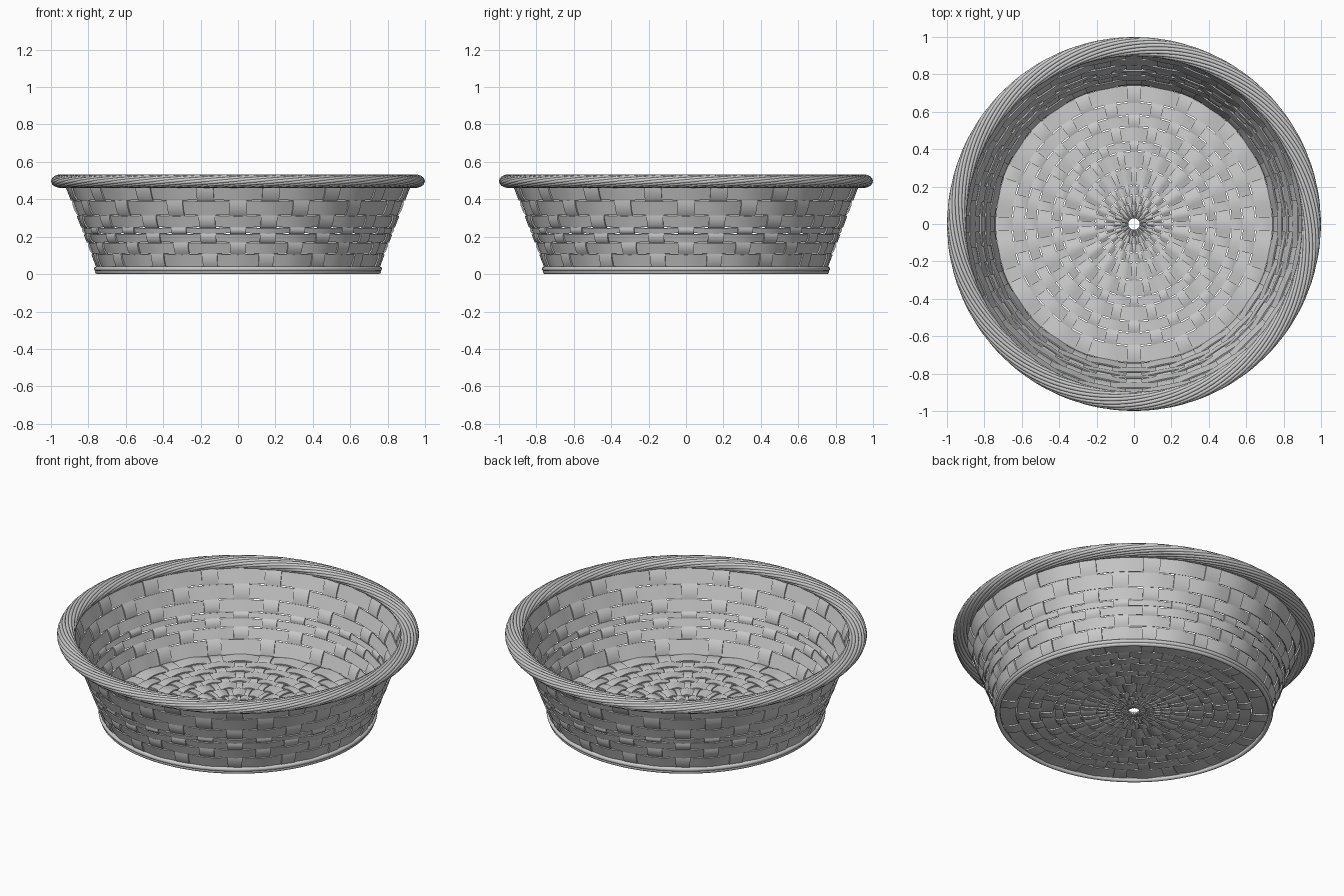
import bpy, bmesh
from math import sin, cos, pi, hypot

if "Cube" in bpy.data.objects:
    bpy.data.objects.remove(bpy.data.objects["Cube"])

N = 32            # radial stakes
AMP = 0.006       # weave depth
TH = 0.004        # half thickness of a strip
FLOOR_Z = 0.024
WALL_A, WALL_B = (0.745, 0.03), (0.918, 0.485)
FLOOR_ROWS = [0.03, 0.068, 0.108, 0.152, 0.205, 0.30, 0.388, 0.44, 0.52, 0.58, 0.65, 0.742]
WALL_ROWS = [0.0, 0.085, 0.15, 0.20, 0.235, 0.305, 0.39, 0.485]


def floor_pt(u, off):
    return u, FLOOR_Z - off


def wall_pt(u, off):
    dr, dz = WALL_B[0] - WALL_A[0], WALL_B[1] - WALL_A[1]
    l = hypot(dr, dz)
    return WALL_A[0] + dr / l * u + dz / l * off, WALL_A[1] + dz / l * u - dr / l * off


def add_sweep(bm, sections, closed):
    """Skin a list of equal cross-sections."""
    rings = [[bm.verts.new(p) for p in s] for s in sections]
    n = len(rings[0])
    pairs = list(zip(rings, rings[1:]))
    if closed:
        pairs.append((rings[-1], rings[0]))
    else:
        bm.faces.new(rings[0])
        bm.faces.new(rings[-1][::-1])
    for a, b in pairs:
        for i in range(n):
            j = (i + 1) % n
            bm.faces.new((a[i], b[i], b[j], a[j]))


def finish(name, bm, angle=0.7):
    bmesh.ops.recalc_face_normals(bm, faces=bm.faces)
    me = bpy.data.meshes.new(name)
    bm.to_mesh(me)
    bm.free()
    ob = bpy.data.objects.new(name, me)
    bpy.context.collection.objects.link(ob)
    bpy.context.view_layer.objects.active = ob
    ob.select_set(True)
    bpy.ops.object.shade_smooth_by_angle(angle=angle)
    ob.select_set(False)


def polar(rz, t):
    return rz[0] * cos(t), rz[0] * sin(t), rz[1]


def weavers(name, rows, surf, gap):
    """Closed hoops going over and under the stakes."""
    bm = bmesh.new()
    for j, (u0, u1) in enumerate(zip(rows, rows[1:])):
        secs = []
        for i in range(N * 6):
            t = 2 * pi * i / (N * 6)
            o = AMP * (-1) ** j * cos(t * N / 2)
            secs.append([polar(surf(u, o + d), t) for u, d in
                         ((u0 + gap, -TH), (u1 - gap, -TH), (u1 - gap, TH), (u0 + gap, TH))])
        add_sweep(bm, secs, True)
    finish(name, bm)


def stakes(name, rows, surf):
    """Straight strips crossing the hoops, bending the opposite way."""
    bm = bmesh.new()
    for k in range(N):
        t = 2 * pi * k / N
        secs = []
        for j, (u0, u1) in enumerate(zip(rows, rows[1:])):
            s = -AMP * (-1) ** (j + k)
            pts = [(u0, 0), (u0 * .72 + u1 * .28, s), (u0 * .28 + u1 * .72, s)]
            if j == len(rows) - 2:
                pts.append((u1, 0))
            for u, o in pts:
                sec = []
                for side, d in ((-1, -TH), (1, -TH), (1, TH), (-1, TH)):
                    r, z = surf(u, o + d)
                    w = side * (0.05 * r + 0.4 * 0.004)
                    sec.append((r * cos(t) - w * sin(t), r * sin(t) + w * cos(t), z))
                secs.append(sec)
        add_sweep(bm, secs, False)
    finish(name, bm)


def hoop(bm, path, radius, steps, sides):
    """Round tube around the basket; path(t) gives (r, z)."""
    secs = []
    for i in range(steps):
        t = 2 * pi * i / steps
        r, z = path(t)
        secs.append([polar((r + radius * cos(2 * pi * s / sides),
                            z + radius * sin(2 * pi * s / sides)), t) for s in range(sides)])
    add_sweep(bm, secs, True)


# Woven floor and wall
weavers("floor_weavers", FLOOR_ROWS, floor_pt, 0.003)
stakes("floor_stakes", FLOOR_ROWS, floor_pt)
weavers("wall_weavers", WALL_ROWS, wall_pt, 0.0025)
stakes("wall_stakes", WALL_ROWS, wall_pt)

# Foot rings around the base
bm = bmesh.new()
hoop(bm, lambda t: (0.757, 0.028), 0.013, 128, 10)
hoop(bm, lambda t: (0.752, 0.012), 0.012, 128, 10)
finish("foot_rings", bm, 1.0)

# Twisted rim made of slowly winding strands
STRANDS, TURNS = 14, 3
bm = bmesh.new()
for s in range(STRANDS):
    ph = 2 * pi * s / STRANDS
    hoop(bm, lambda t: (0.948 + 0.041 * cos(TURNS * t + ph),
                        0.497 + 0.026 * sin(TURNS * t + ph)), 0.0105, 192, 8)
finish("twisted_rim", bm, 1.0)
